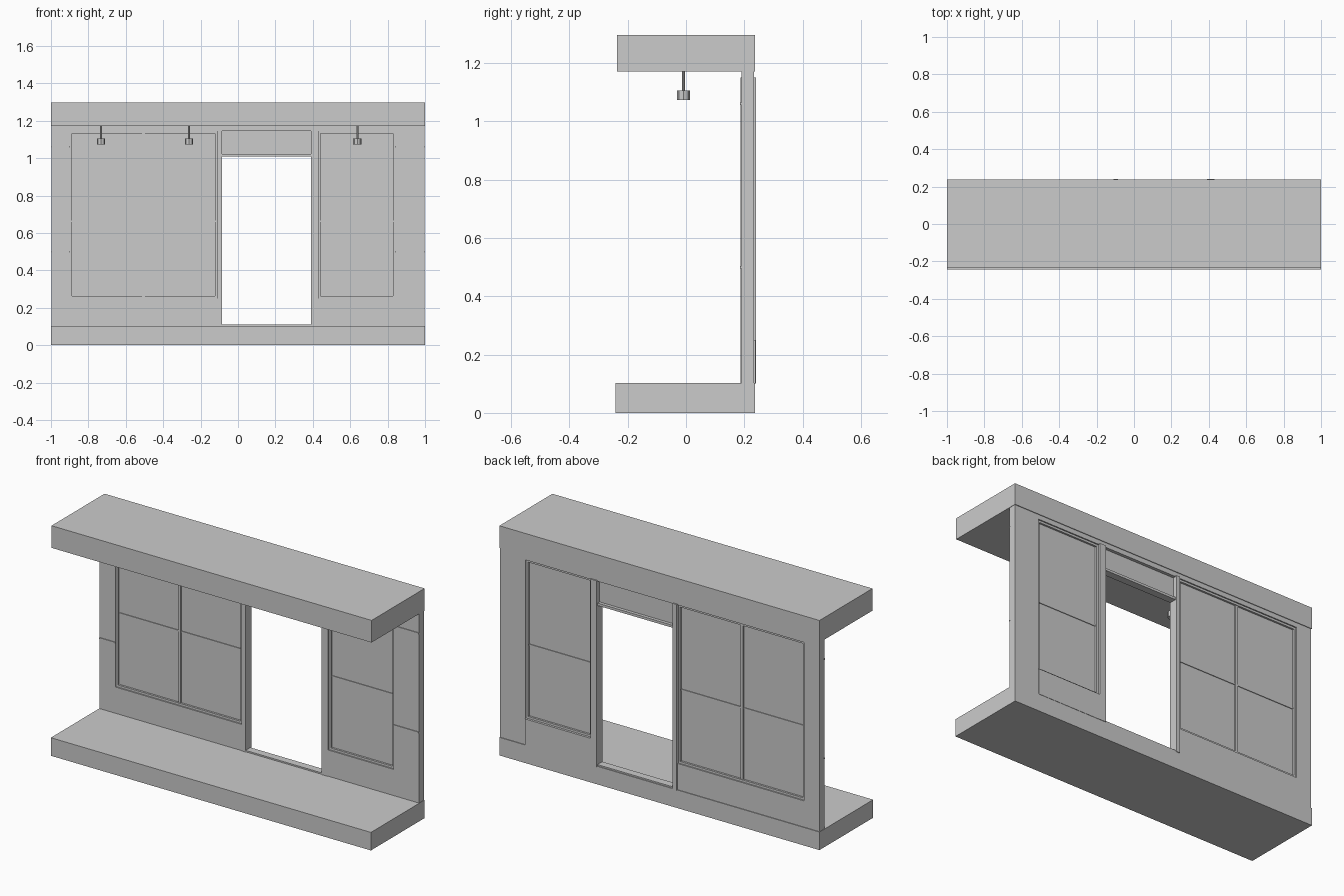
import bpy

if "Cube" in bpy.data.objects:
    bpy.data.objects.remove(bpy.data.objects["Cube"])


def box(name, x0, x1, y0, y1, z0, z1):
    """Axis-aligned box between two corners."""
    xs, ys, zs = (x0, x1), (y0, y1), (z0, z1)
    verts = [(x, y, z) for x in xs for y in ys for z in zs]
    faces = [(0, 1, 3, 2), (4, 6, 7, 5), (0, 4, 5, 1),
             (2, 3, 7, 6), (0, 2, 6, 4), (1, 5, 7, 3)]
    me = bpy.data.meshes.new(name)
    me.from_pydata(verts, [], faces)
    ob = bpy.data.objects.new(name, me)
    bpy.context.collection.objects.link(ob)
    return ob


def cylinder(name, x, y, z0, z1, radius, sides=8):
    bpy.ops.mesh.primitive_cylinder_add(vertices=sides, radius=radius, depth=z1 - z0,
                                        location=(x, y, (z0 + z1) / 2))
    bpy.context.object.name = name


def frame(name, x0, x1, y0, y1, z0, z1, w):
    """Four bars lining the inside of an opening."""
    box(name + "_left", x0, x0 + w, y0, y1, z0, z1)
    box(name + "_right", x1 - w, x1, y0, y1, z0, z1)
    box(name + "_sill", x0 + w, x1 - w, y0, y1, z0, z0 + w)
    box(name + "_head", x0 + w, x1 - w, y0, y1, z1 - w, z1)


WF, WB = 0.190, 0.233            # wall front and back
BOTTOM, TOP = 0.25, 1.145        # window sill and head heights
BIG = (-0.90, -0.11)
DOOR = (-0.085, 0.39)
SMALL = (0.43, 0.84)

# floor and roof slabs
box("floor_slab", -1, 1, -0.242, 0.237, 0, 0.102)
box("roof_slab", -1, 1, -0.236, 0.237, 1.172, 1.297)

# wall pieces around the openings
box("wall_left", -0.998, BIG[0], WF, WB, 0.10, TOP)
box("wall_right", SMALL[1], 0.998, WF, WB, 0.10, TOP)
box("wall_header", -0.998, 0.998, WF, WB, TOP, 1.173)
box("wall_under_big_window", BIG[0], BIG[1], WF, WB, 0.10, BOTTOM)
box("wall_under_small_window", SMALL[0], SMALL[1], WF, 0.239, 0.10, BOTTOM)

# door posts, threshold and transom
box("door_post_left", BIG[1], DOOR[0], 0.187, 0.240, 0.10, 1.15)
box("door_post_right", DOOR[1], SMALL[0], 0.187, 0.240, 0.10, 1.15)
box("door_threshold", DOOR[0], DOOR[1], WF, WB, 0.10, 0.11)
box("transom_bar", DOOR[0], DOOR[1], WF, WB, 1.008, 1.022)
box("transom_panel", DOOR[0], DOOR[1], 0.207, 0.215, 1.022, TOP)

# windows: inner frame, pane and rail
for name, (x0, x1) in (("big_window", BIG), ("small_window", SMALL)):
    frame(name + "_frame", x0, x1, 0.197, 0.226, BOTTOM, TOP, 0.012)
    box(name + "_pane", x0, x1, 0.208, 0.215, BOTTOM, TOP)
    box(name + "_rail", x0 + 0.012, x1 - 0.012, 0.204, 0.219, 0.660, 0.668)
mid = sum(BIG) / 2
box("big_window_mullion", mid - 0.007, mid + 0.007, 0.200, 0.223, BOTTOM, TOP)

# thin battens on the front of the wall
for i, z in enumerate((0.50, 1.06)):
    box(f"batten_left_{i}", -0.999, BIG[0], 0.186, 0.192, z - 0.004, z + 0.004)
    box(f"batten_right_{i}", SMALL[1], 0.999, 0.186, 0.192, z - 0.004, z + 0.004)

# hanging lamps
for i, x in enumerate((-0.732, -0.262, 0.638)):
    cylinder(f"lamp_rod_{i}", x, -0.009, 1.10, 1.175, 0.005)
    cylinder(f"lamp_head_{i}", x, -0.009, 1.073, 1.106, 0.022)
